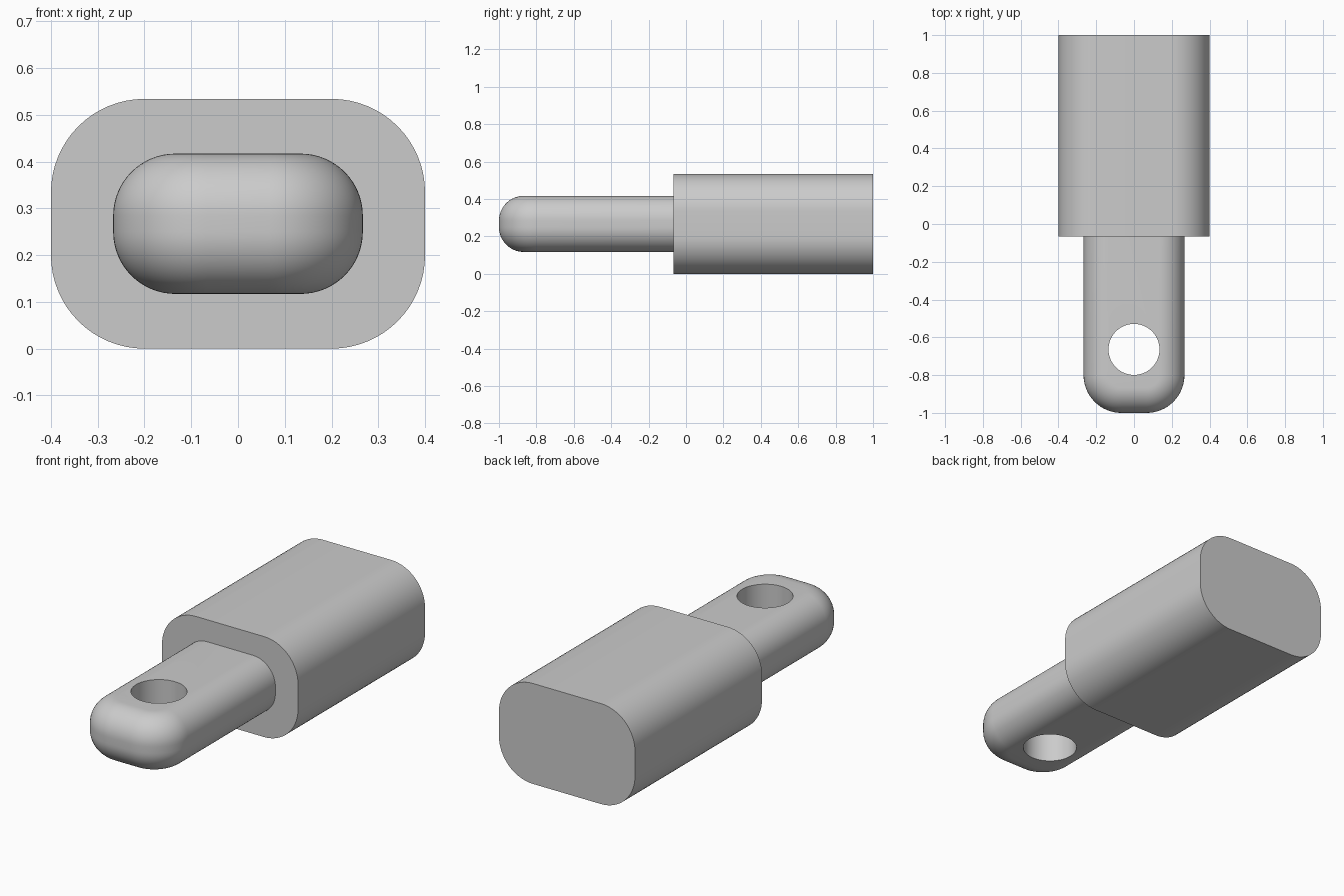
import bpy, bmesh, math
from mathutils import Vector

cube = bpy.data.objects.get("Cube")
if cube:
    bpy.data.objects.remove(cube, do_unlink=True)

grey = bpy.data.materials.new("plain_grey")
grey.use_nodes = True
colour = (0.6, 0.6, 0.6, 1)
grey.diffuse_color = colour
grey.node_tree.nodes["Principled BSDF"].inputs["Base Color"].default_value = colour

MID = 0.267      # height of the centre line
SEGMENTS = 16    # steps per quarter round


def arc(cx, cy, radius, start):
    """Points of a counterclockwise quarter circle."""
    steps = [start + math.pi / 2 * i / SEGMENTS for i in range(SEGMENTS + 1)]
    return [(cx + radius * math.cos(a), cy + radius * math.sin(a)) for a in steps]


def loft(name, rings):
    """Skin a stack of rings and cap both ends."""
    bm = bmesh.new()
    rows = [[bm.verts.new(p) for p in ring] for ring in rings]
    for low, high in zip(rows, rows[1:]):
        for i in range(len(low)):
            j = (i + 1) % len(low)
            bm.faces.new((low[i], low[j], high[j], high[i]))
    bm.faces.new(rows[0][::-1])
    bm.faces.new(rows[-1])
    bmesh.ops.recalc_face_normals(bm, faces=bm.faces)
    mesh = bpy.data.meshes.new(name)
    bm.to_mesh(mesh)
    bm.free()
    mesh.materials.append(grey)
    obj = bpy.data.objects.new(name, mesh)
    bpy.context.collection.objects.link(obj)
    return obj


def activate(obj):
    bpy.ops.object.select_all(action='DESELECT')
    obj.select_set(True)
    bpy.context.view_layer.objects.active = obj


# Body: rounded rectangle extruded along y
half_w, half_h, r = 0.4, MID, 0.2
section = []
for quarter, (sx, sz) in enumerate([(1, 1), (-1, 1), (-1, -1), (1, -1)]):
    section += arc(sx * (half_w - r), MID + sz * (half_h - r), r, quarter * math.pi / 2)
body = loft("body", [[(x, y, z) for x, z in section] for y in (-0.067, 1)])

# Tongue: round-nosed outline stacked in z, with filleted top and bottom edges
half_w, half_h, nose, fillet = 0.267, 0.15, 0.2, 0.133
rings = []
for side, start in ((-1, -math.pi / 2), (1, 0)):
    for i in range(SEGMENTS + 1):
        a = start + math.pi / 2 * i / SEGMENTS
        inset = fillet * (1 - math.cos(a))
        z = MID + side * (half_h - fillet) + fillet * math.sin(a)
        cx, cy, cr = half_w - nose, -1 + nose, nose - inset
        outline = arc(-cx, cy, cr, math.pi) + arc(cx, cy, cr, 1.5 * math.pi)
        outline += [(half_w - inset, -0.06), (inset - half_w, -0.06)]
        rings.append([(x, y, z) for x, y in outline])
tongue = loft("tongue", rings)

# Pin hole through the tongue
bpy.ops.mesh.primitive_cylinder_add(vertices=64, radius=0.135, depth=1,
                                    location=(0, -0.664, MID))
cutter = bpy.context.object
cutter.name = "hole_cutter"
cutter.hide_render = True
cutter.data.materials.append(grey)
hole = tongue.modifiers.new("pin_hole", 'BOOLEAN')
hole.operation = 'DIFFERENCE'
hole.solver = 'EXACT'
hole.object = cutter
activate(tongue)
bpy.ops.object.modifier_apply(modifier=hole.name)
bpy.data.objects.remove(cutter, do_unlink=True)

for part in (body, tongue):
    activate(part)
    bpy.ops.object.shade_smooth_by_angle(angle=math.radians(30))
